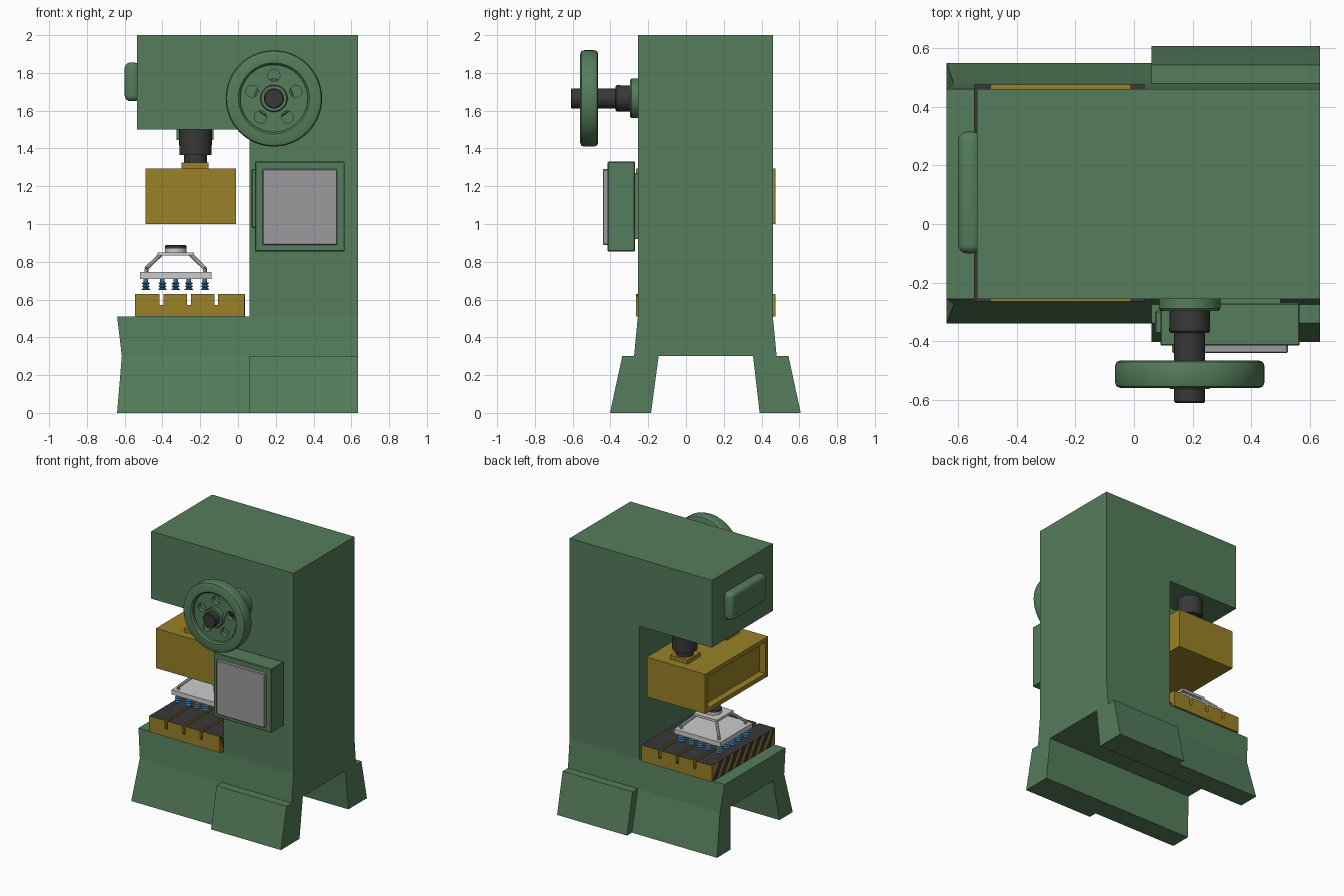
import bpy, bmesh
from math import sin, cos, pi, radians
from mathutils import Vector

if "Cube" in bpy.data.objects:
    bpy.data.objects.remove(bpy.data.objects["Cube"])


def mat(name, r, g, b):
    m = bpy.data.materials.new(name)
    m.diffuse_color = (r, g, b, 1)
    m.use_nodes = True
    m.node_tree.nodes["Principled BSDF"].inputs["Base Color"].default_value = m.diffuse_color
    return m


GREEN = mat("green_paint", .09, .205, .105)
YELLOW = mat("yellow_paint", .32, .22, .02)
DARK = mat("dark_steel", .04, .04, .042)
BLUE = mat("blue_rubber", .04, .2, .42)
PANEL = mat("panel_grey", .33, .33, .34)
YMID = .1025  # centre of the body in y


def finish(name, bm, material=None, smooth=False):
    bmesh.ops.recalc_face_normals(bm, faces=bm.faces)
    me = bpy.data.meshes.new(name)
    bm.to_mesh(me)
    bm.free()
    ob = bpy.data.objects.new(name, me)
    bpy.context.collection.objects.link(ob)
    if material:
        me.materials.append(material)
    if smooth:
        bpy.ops.object.select_all(action='DESELECT')
        ob.select_set(True)
        bpy.context.view_layer.objects.active = ob
        bpy.ops.object.shade_smooth_by_angle(angle=radians(35))
    return ob


def box(name, x, y, z, material=None, bevel=0, segs=1):
    bm = bmesh.new()
    bmesh.ops.create_cube(bm, size=1)
    for v in bm.verts:
        v.co = [a[0] + (c + .5) * (a[1] - a[0]) for a, c in zip((x, y, z), v.co)]
    if bevel:
        bmesh.ops.bevel(bm, geom=bm.edges[:], offset=bevel, segments=segs,
                        profile=.5, affect='EDGES')
    return finish(name, bm, material, segs > 1)


def extrude(name, pts, vec, material):
    """Extrude a closed planar outline of 3D points along vec."""
    bm = bmesh.new()
    f = bm.faces.new([bm.verts.new(p) for p in pts])
    r = bmesh.ops.extrude_face_region(bm, geom=[f])
    bmesh.ops.translate(bm, vec=vec,
                        verts=[v for v in r['geom'] if isinstance(v, bmesh.types.BMVert)])
    return finish(name, bm, material)


def lathe(name, profile, centre, axis='Z', material=None, n=32, ring=False):
    """Revolve (radius, height) points; ring=True closes the profile on itself."""
    bm = bmesh.new()
    cx, cy, cz = centre
    rows = []
    for r, h in profile:
        row = []
        for i in range(n):
            a, b = r * cos(2 * pi * i / n), r * sin(2 * pi * i / n)
            row.append(bm.verts.new((cx + a, cy + b, cz + h) if axis == 'Z'
                                    else (cx + a, cy + h, cz + b)))
        rows.append(row)
    for k in range(len(rows) if ring else len(rows) - 1):
        p, q = rows[k], rows[(k + 1) % len(rows)]
        for i in range(n):
            j = (i + 1) % n
            bm.faces.new((p[i], p[j], q[j], q[i]))
    if not ring:
        bm.faces.new(rows[0])
        bm.faces.new(rows[-1])
    return finish(name, bm, material, True)


def rod(name, a, b, r):
    a, d = Vector(a), Vector(b) - Vector(a)
    bm = bmesh.new()
    bmesh.ops.create_cone(bm, cap_ends=True, segments=10, radius1=r, radius2=r, depth=d.length)
    ob = finish(name, bm, None, True)
    ob.rotation_mode = 'QUATERNION'
    ob.rotation_quaternion = d.to_track_quat('Z', 'Y')
    ob.location = a + d / 2
    return ob


# Column and overhanging head
extrude("frame", [(x, -.255, z) for x, z in
        ((.06, .505), (.06, 1.5), (-.535, 1.5), (-.535, 2), (.635, 2), (.635, .505))],
        (0, .715, 0), GREEN)

# Flared base with a tunnel running through in x
bm = bmesh.new()
section = [(-.255, .51), (-.275, .3), (-.34, 0), (-.185, 0), (-.145, .3),
           (.355, .3), (.39, 0), (.55, 0), (.48, .3), (.46, .51)]
nose = {0: -.64, .3: -.615, .51: -.64}
front = [bm.verts.new((nose[z], y, z)) for y, z in section]
back = [bm.verts.new((.635, y, z)) for y, z in section]
for i in range(10):
    j = (i + 1) % 10
    bm.faces.new((front[i], front[j], back[j], back[i]))
for s in (front, back):
    for idx in ((0, 1, 4, 5, 8, 9), (1, 2, 3, 4), (5, 6, 7, 8)):
        bm.faces.new([s[i] for i in idx])
finish("base", bm, GREEN)

# Stepped foot pads beside the column
for name, s in (("foot_pad_near", -1), ("foot_pad_far", 1)):
    pts = [(.06, YMID + s * d, z) for d, z in ((.36, .3), (.44, .3), (.505, 0), (.42, 0))]
    extrude(name, pts, (.575, 0, 0), GREEN)

# Rounded cover on the head
box("head_cover", (-.6, -.52), (-.1, .315), (1.65, 1.855), GREEN, .03, 4)

# Slotted table, dark on upward faces
pts = [(-.545, .51), (-.545, .63)]
for c in (-.405, -.26, -.115):
    pts += [(c - .01, .63), (c - .01, .57), (c + .01, .57), (c + .01, .63)]
pts += [(.035, .63), (.035, .51)]
table = extrude("table", [(x, -.265, z) for x, z in pts], (0, .74, 0), YELLOW)
table.data.materials.append(DARK)
for p in table.data.polygons:
    if p.normal.z > .9:
        p.material_index = 1

# Hazard stripes on both table ends
for side, x in (("front", -.5465), ("rear", .0345)):
    for k in range(8):
        y = .465 - k * .09
        lo = max(y - .13, -.265)
        extrude(f"hazard_stripe_{side}_{k}",
                [(x, y, .511), (x, max(y - .08, -.265), .629),
                 (x, lo, .629), (x, max(y - .05, -.265), .511)], (.002, 0, 0), DARK)

# Ram with recessed end panel
ram = box("ram", (-.49, -.01), (-.265, .475), (1, 1.295), YELLOW)
bm = bmesh.new()
bm.from_mesh(ram.data)
end = [f for f in bm.faces if f.normal.x < -.9]
bmesh.ops.inset_region(bm, faces=end, thickness=.045)
bmesh.ops.inset_region(bm, faces=end, thickness=.001, depth=-.05)
bm.to_mesh(ram.data)
bm.free()

# Two ram screws with seats, and the guide block between
for k, y in enumerate((-.13, .335)):
    lathe(f"ram_screw_{k}", [(.06, 1.32), (.06, 1.365), (.085, 1.365), (.088, 1.51)],
          (-.225, y, 0), 'Z', DARK)
    box(f"screw_seat_{k}", (-.3, -.155), (y - .075, y + .075), (1.29, 1.325), YELLOW)
box("guide_block", (-.325, -.13), (.03, .175), (1.445, 1.51), GREEN)

# Handwheel rim, pierced web, hub and shaft
W = (.19, 0, 1.665)
lathe("wheel_rim", [(.178, -.55), (.188, -.56), (.235, -.56), (.25, -.554), (.255, -.54),
                    (.255, -.485), (.25, -.471), (.235, -.465), (.188, -.465), (.178, -.475)],
      W, 'Y', GREEN, 64, True)
cu = bpy.data.curves.new("wheel_web", 'CURVE')
cu.dimensions, cu.fill_mode, cu.extrude = '2D', 'BOTH', .018
circles = [(0, 0, .182, 48)] + [(.122 * cos(radians(90 + 72 * k)), .122 * sin(radians(90 + 72 * k)),
                                 .032, 20) for k in range(5)]
for cx, cy, r, n in circles:
    sp = cu.splines.new('POLY')
    sp.points.add(n - 1)
    sp.use_cyclic_u = True
    for i, p in enumerate(sp.points):
        p.co = (cx + r * cos(2 * pi * i / n), cy + r * sin(2 * pi * i / n), 0, 1)
web = bpy.data.objects.new("wheel_web", cu)
bpy.context.collection.objects.link(web)
cu.materials.append(GREEN)
web.location, web.rotation_euler = (.19, -.512, 1.665), (pi / 2, 0, 0)
bpy.ops.object.select_all(action='DESELECT')
web.select_set(True)
bpy.context.view_layer.objects.active = web
bpy.ops.object.convert(target='MESH')
lathe("wheel_hub", [(.072, -.465), (.072, -.555), (.067, -.562)], W, 'Y', GREEN)
lathe("wheel_shaft", [(.068, -.28), (.07, -.365), (.065, -.372), (.053, -.372),
                      (.053, -.605), (.048, -.61)], W, 'Y', DARK)
lathe("shaft_flange", [(.105, -.24), (.105, -.288), (.098, -.296)], W, 'Y', GREEN, 40)

# Control box with screen, mount and side hinge
box("control_box", (.09, .565), (-.415, -.27), (.855, 1.33), GREEN, .004)
box("control_box_mount", (.15, .5), (-.275, -.25), (.92, 1.27), GREEN)
box("control_panel", (.13, .525), (-.44, -.41), (.89, 1.29), PANEL, .004)
box("control_hinge", (.072, .1), (-.375, -.295), (.98, 1.29), GREEN, .005)

# Suction gripper: plates, corner struts, top coupling
GX, GY = -.33, .15
box("gripper_plate", (GX - .19, GX + .19), (GY - .19, GY + .19), (.71, .745))
box("gripper_top_plate", (GX - .097, GX + .097), (GY - .097, GY + .097), (.832, .85))
for i in (-1, 1):
    for j in (-1, 1):
        a, b, c = [(GX + i * d, GY + j * d, z) for d, z in ((.155, .74), (.155, .765), (.08, .838))]
        rod(f"strut_post_{i}_{j}", a, b, .011)
        rod(f"strut_{i}_{j}", b, c, .011)
lathe("coupling_base", [(.057, .848), (.057, .87)], (GX, GY, 0))
lathe("coupling_cap", [(.057, .87), (.057, .885), (.05, .888)], (GX, GY, 0), 'Z', DARK)

# Bellows cups round the plate edge
offs = (-.158, -.07, 0, .07, .155)
bellows = [(.022, .65), (.022, .655), (.012, .662), (.022, .67), (.012, .678),
           (.022, .686), (.012, .693), (.012, .712)]
for i, dx in enumerate(offs):
    for j, dy in enumerate(offs):
        if i in (0, 4) or j in (0, 4):
            lathe(f"suction_cup_{i}_{j}", bellows, (GX + dx, GY + dy, 0), 'Z', BLUE, 14)
